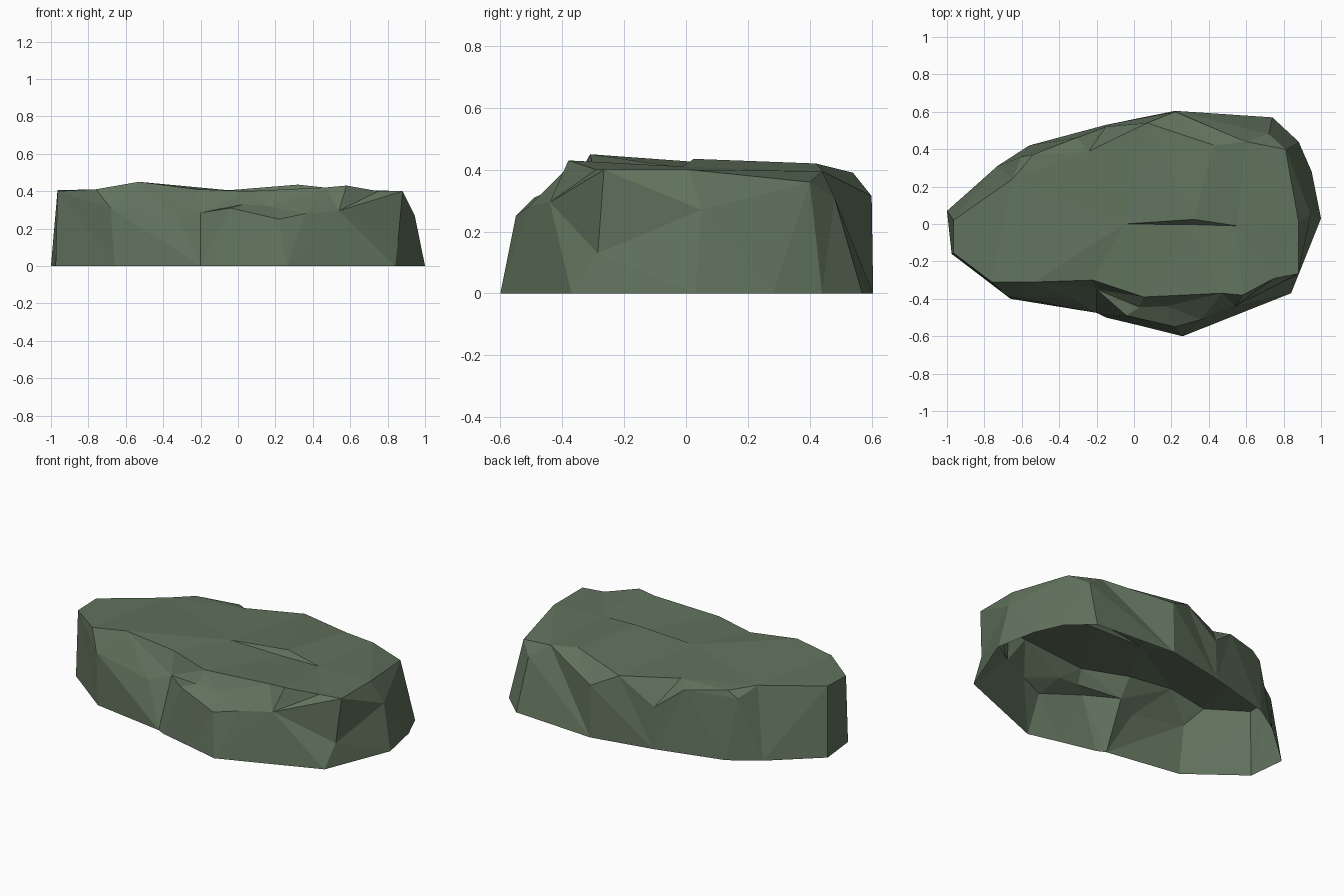
import bpy
import bmesh
from mathutils import Vector, geometry

if "Cube" in bpy.data.objects:
    bpy.data.objects.remove(bpy.data.objects["Cube"])

# Ground outline, counter-clockwise from the right end
base = [(1, .03), (.95, .28), (.88, .44), (.74, .57), (.22, .605), (-.15, .53),
        (-.56, .42), (-.73, .31), (-1, .07), (-.975, -.16), (-.66, -.4),
        (-.2, -.475), (-.15, -.5), (.06, -.55), (.26, -.6), (.84, -.37)]

# Upper rim, counter-clockwise from the right end
rim = [(.88, .01, .4), (.81, .4, .36), (.6, .44, .395), (.43, .42, .42),
       (.07, .54, .39), (-.24, .39, .4), (-.31, .46, .375), (-.54, .37, .4),
       (-.65, .24, .41), (-.965, .02, .405), (-.965, -.155, .4), (-.76, -.31, .41),
       (-.53, -.31, .45), (-.22, -.3, .41), (.05, -.39, .4), (.47, -.37, .42),
       (.58, -.38, .43), (.75, -.29, .4), (.88, -.265, .4)]

# Ledges, dents and chips on the walls
wall = [(.945, .05, .27), (.72, .48, .31), (.22, .6, .315), (-.15, .52, .25),
        (-.6, .36, .36), (-.68, -.385, .31), (-.32, -.4, .245), (-.2, -.35, .285),
        (-.04, -.49, .31), (.03, -.445, .33), (.17, -.44, .32), (.22, -.55, .25),
        (.36, -.51, .28), (.54, -.44, .295), (.855, -.285, .13)]

# Small step across the top
step = [(-.05, 0, .405), (.32, .025, .435), (.55, -.01, .41), (.3, -.003, .402)]

points = [Vector((x, y, 0)) for x, y in base]
points += [Vector(p) for p in rim + wall + step]


def loop(start, count):
    return [(start + i, start + (i + 1) % count) for i in range(count)]


# Unfold the walls outward into a flat map, triangulate it, then fold it back
flat = [p.xy * (1.6 - 1.5 * min(p.z, .4)) for p in points]
n_base, n_rim = len(base), len(rim)
edges = loop(n_base, n_rim) + loop(len(points) - len(step), len(step))
result = geometry.delaunay_2d_cdt(flat, edges, [list(range(n_base))], 1, 1e-6)
co, _, tris, origin = result[:4]

bm = bmesh.new()
verts = []
for p, ids in zip(co, origin):
    if ids:
        verts.append(bm.verts.new(points[ids[0]]))
    else:
        verts.append(bm.verts.new((p.x, p.y, .4)))
for tri in tris:
    face = bm.faces.new([verts[i] for i in tri])
    face.normal_update()
    face.smooth = False

# The underside stays open
mesh = bpy.data.meshes.new("flat_rock")
bm.to_mesh(mesh)
bm.free()
rock = bpy.data.objects.new("flat_rock", mesh)
bpy.context.collection.objects.link(rock)

stone = bpy.data.materials.new("mossy_green_stone")
stone.diffuse_color = (.12, .17, .11, 1)
stone.use_nodes = True
stone.node_tree.nodes["Principled BSDF"].inputs["Base Color"].default_value = stone.diffuse_color
mesh.materials.append(stone)
